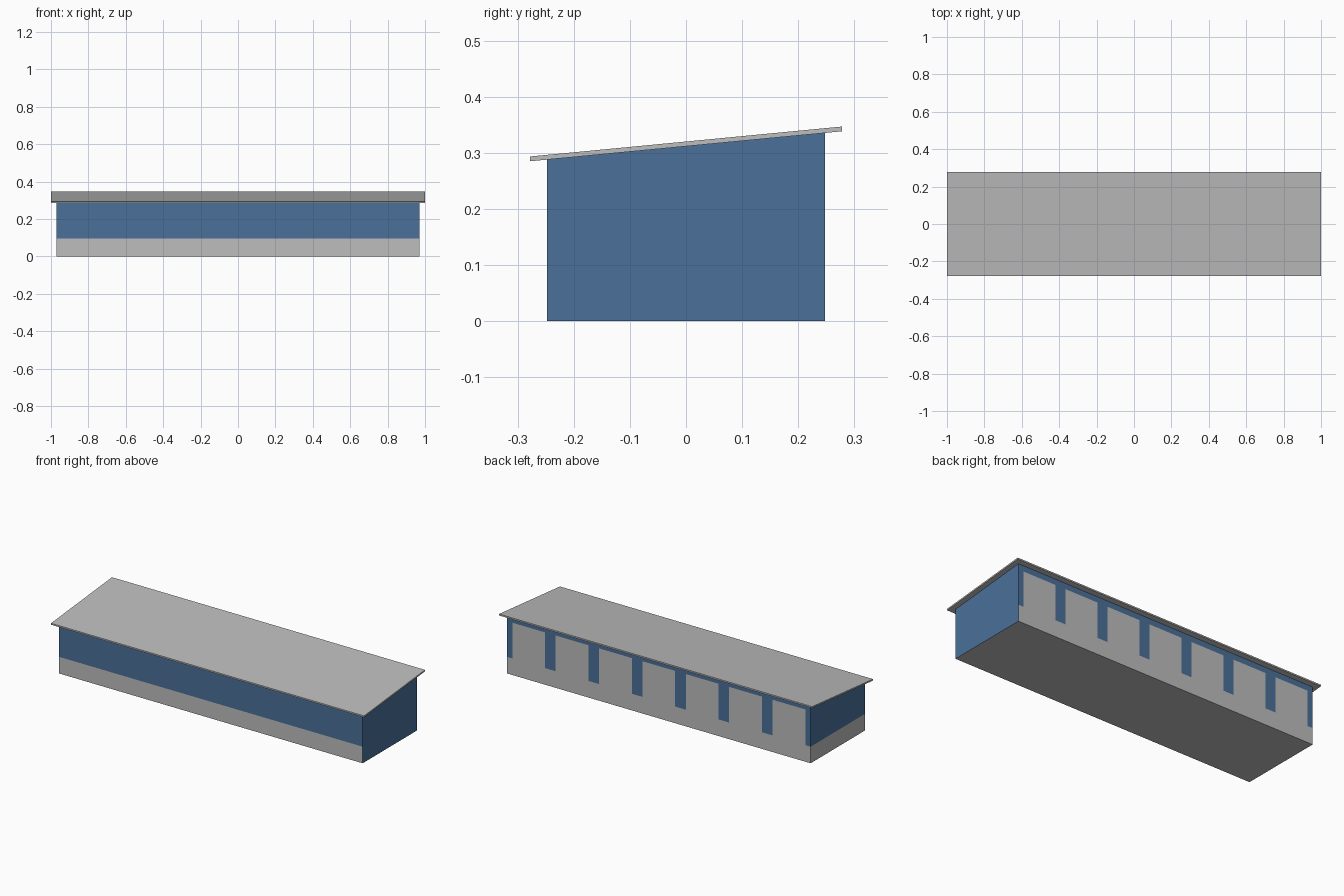
import bpy
import bmesh

cube = bpy.data.objects.get("Cube")
if cube:
    bpy.data.objects.remove(cube, do_unlink=True)

WALL_X, WALL_Y = 0.97, 0.248
ROOF_X, ROOF_Y = 1.0, 0.278
ROOF_MID, SLOPE, ROOF_THICK = 0.3115, 0.096, 0.0085
BASE_Z, PANEL_TOP = 0.096, 0.302
BAYS, POST_HALF = 7, 0.034
PITCH = 2 * WALL_X / BAYS


def material(name, rgb):
    mat = bpy.data.materials.new(name)
    mat.use_nodes = True
    mat.diffuse_color = (*rgb, 1)
    mat.node_tree.nodes["Principled BSDF"].inputs["Base Color"].default_value = (*rgb, 1)
    return mat


grey = material("light grey", (0.51, 0.51, 0.51))
blue = material("steel blue", (0.069, 0.160, 0.314))


def underside(y):
    return ROOF_MID + SLOPE * y


def prism(profile, half_x):
    """Extrude a (y, z) profile along x."""
    bm = bmesh.new()
    face = bm.faces.new([bm.verts.new((-half_x, y, z)) for y, z in profile])
    ext = bmesh.ops.extrude_face_region(bm, geom=[face], use_keep_orig=True)
    new = [v for v in ext["geom"] if isinstance(v, bmesh.types.BMVert)]
    bmesh.ops.translate(bm, verts=new, vec=(2 * half_x, 0, 0))
    bmesh.ops.recalc_face_normals(bm, faces=bm.faces)
    return bm


def cut(bm, test, co, no):
    """Slice only the faces whose normal passes the test."""
    bm.normal_update()
    faces = [f for f in bm.faces if test(f.normal)]
    geom = set(faces)
    for f in faces:
        geom.update(f.edges, f.verts)
    bmesh.ops.bisect_plane(bm, geom=list(geom), dist=1e-5, plane_co=co, plane_no=no)


def finish(bm, name, mats):
    mesh = bpy.data.meshes.new(name)
    bm.to_mesh(mesh)
    bm.free()
    for mat in mats:
        mesh.materials.append(mat)
    bpy.context.collection.objects.link(bpy.data.objects.new(name, mesh))


def is_back(n):
    return n.y > 0.9


def has_base(n):
    return abs(n.y) > 0.9 or n.x < -0.9


# Walls: grey base band, blue upper band, grey panels between posts at the back
walls = prism([(-WALL_Y, 0), (WALL_Y, 0), (WALL_Y, underside(WALL_Y)),
               (-WALL_Y, underside(-WALL_Y))], WALL_X)
cut(walls, has_base, (0, 0, BASE_Z), (0, 0, 1))
cut(walls, is_back, (0, 0, PANEL_TOP), (0, 0, 1))
for i in range(BAYS + 1):
    for side in (-1, 1):
        x = -WALL_X + i * PITCH + side * POST_HALF
        if abs(x) < WALL_X:
            cut(walls, is_back, (x, 0, 0), (1, 0, 0))

walls.normal_update()
for f in walls.faces:
    c = f.calc_center_median()
    across = (c.x + WALL_X) % PITCH
    panel = (is_back(f.normal) and c.z < PANEL_TOP
             and POST_HALF < across < PITCH - POST_HALF)
    base = has_base(f.normal) and c.z < BASE_Z
    f.material_index = 0 if panel or base or f.normal.z < -0.9 else 1
finish(walls, "walls", [grey, blue])

# Sloping slab roof with an overhang all round
low, high = underside(-ROOF_Y), underside(ROOF_Y)
roof = prism([(-ROOF_Y, low), (ROOF_Y, high), (ROOF_Y, high + ROOF_THICK),
              (-ROOF_Y, low + ROOF_THICK)], ROOF_X)
finish(roof, "roof", [grey])
